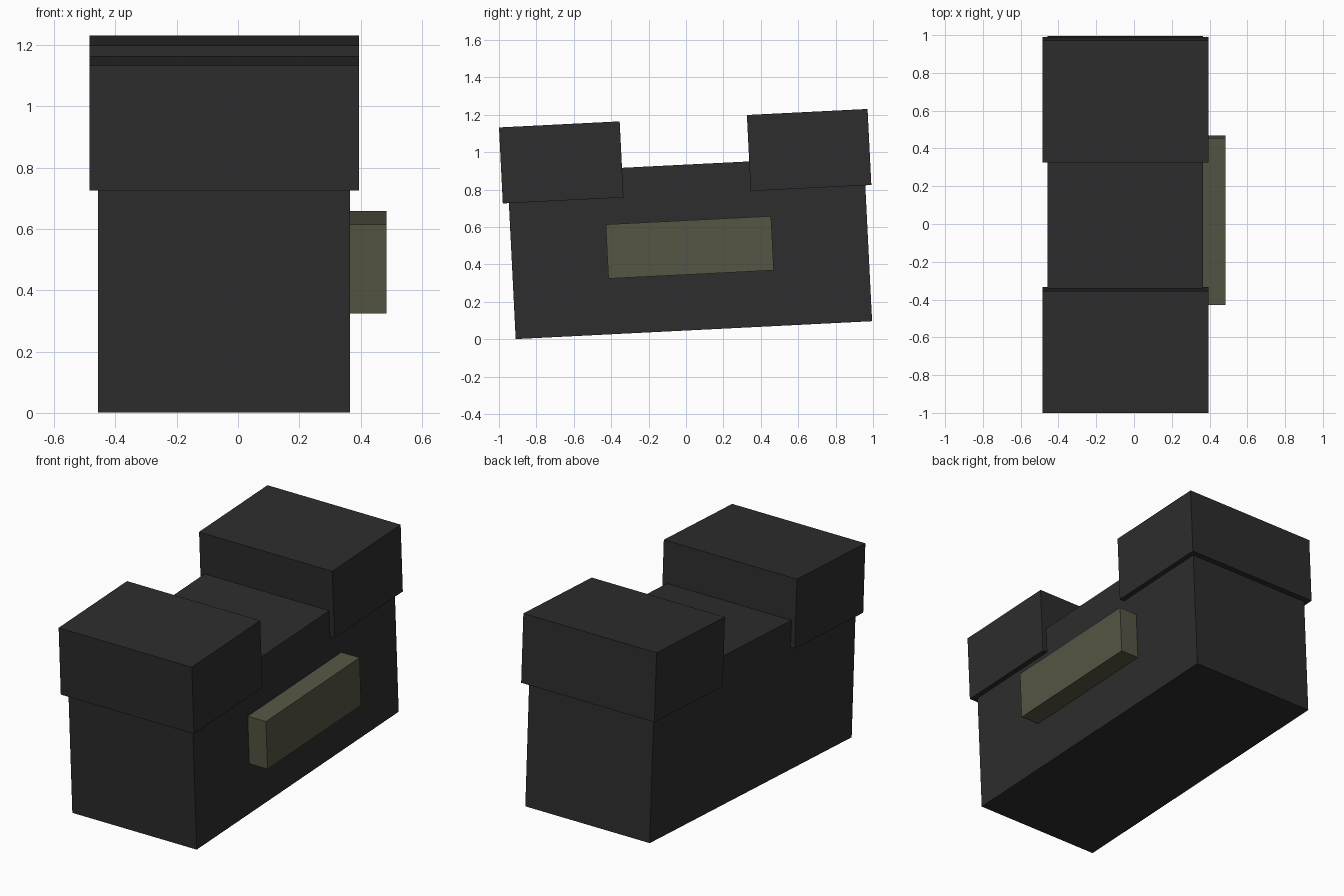
import bpy, math
from mathutils import Matrix, Vector

if "Cube" in bpy.data.objects:
    bpy.data.objects.remove(bpy.data.objects["Cube"])


def material(name, rgb):
    m = bpy.data.materials.new(name)
    m.diffuse_color = (*rgb, 1)
    m.use_nodes = True
    m.node_tree.nodes["Principled BSDF"].inputs["Base Color"].default_value = m.diffuse_color
    return m


dark = material("charcoal", (0.026, 0.026, 0.026))
olive = material("olive grey", (0.091, 0.091, 0.058))

# The whole model is pitched slightly about x, around the body's centre
TILT = Matrix.Translation((0, 0.02, 0.491)) @ Matrix.Rotation(math.radians(2.87), 4, 'X')


def box(name, centre, size, mat):
    bpy.ops.mesh.primitive_cube_add(size=1)
    ob = bpy.context.object
    ob.name = name
    ob.data.transform(Matrix.Diagonal((*size, 1)))
    ob.matrix_world = TILT @ Matrix.Translation(Vector(centre))
    ob.data.materials.append(mat)
    return ob


# Main body
box("body", (-0.046, 0, 0), (0.822, 1.908, 0.886), dark)

# Raised end blocks
for name, side in (("front_block", -1), ("back_block", 1)):
    box(name, (-0.045, side * 0.6635, 0.488), (0.88, 0.646, 0.407), dark)

# Side plate on the right
box("side_plate", (0.42, 0, 0), (0.13, 0.885, 0.29), olive)
